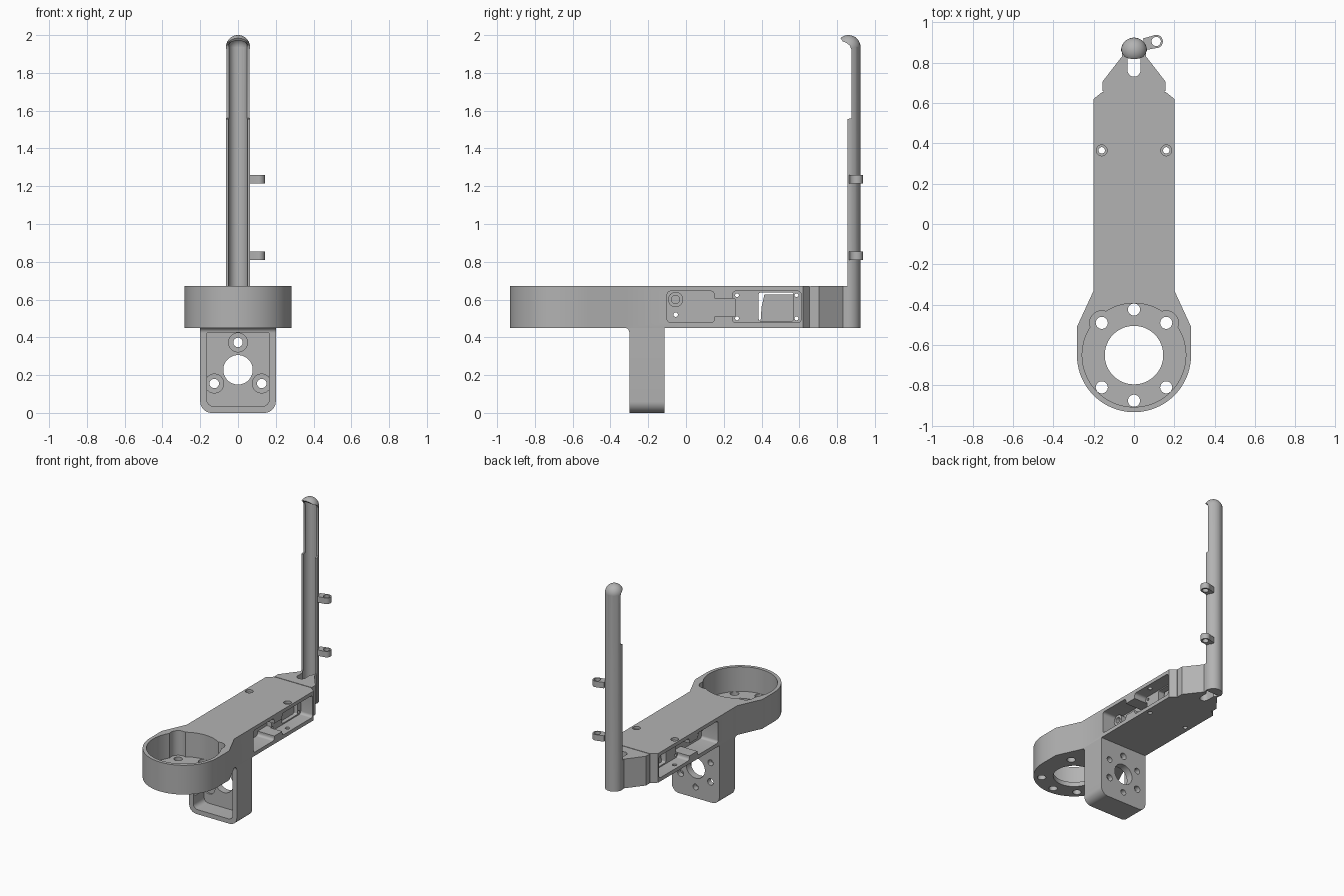
import bpy, bmesh
from math import sin, cos, radians, pi

if "Cube" in bpy.data.objects:
    bpy.data.objects.remove(bpy.data.objects["Cube"])

grey = bpy.data.materials.new("plain grey")
grey.use_nodes = True
COLOUR = (0.45, 0.45, 0.45, 1)
grey.diffuse_color = COLOUR
grey.node_tree.nodes["Principled BSDF"].inputs["Base Color"].default_value = COLOUR

BOTTOM, TOP = 0.45, 0.672
AXES = {"x": lambda u, v, w: (w, u, v),
        "y": lambda u, v, w: (u, w, v),
        "z": lambda u, v, w: (u, v, w)}


def from_bmesh(name, bm):
    bmesh.ops.recalc_face_normals(bm, faces=bm.faces)
    mesh = bpy.data.meshes.new(name)
    bm.to_mesh(mesh)
    bm.free()
    mesh.materials.append(grey)
    obj = bpy.data.objects.new(name, mesh)
    bpy.context.collection.objects.link(obj)
    return obj


def prism(name, pts, axis, lo, hi):
    """Outline extruded along an axis."""
    bm = bmesh.new()
    place = AXES[axis]
    low = [bm.verts.new(place(u, v, lo)) for u, v in pts]
    high = [bm.verts.new(place(u, v, hi)) for u, v in pts]
    bm.faces.new(low)
    bm.faces.new(high)
    for i in range(len(pts)):
        j = (i + 1) % len(pts)
        bm.faces.new((low[i], low[j], high[j], high[i]))
    return from_bmesh(name, bm)


def arc(u, v, r, start=0, end=360, n=40):
    steps = n if end - start >= 360 else n + 1
    angles = [radians(start + (end - start) * i / n) for i in range(steps)]
    return [(u + r * cos(a), v + r * sin(a)) for a in angles]


def rounded(u0, u1, v0, v1, r):
    return (arc(u1 - r, v1 - r, r, 0, 90, 6) + arc(u0 + r, v1 - r, r, 90, 180, 6)
            + arc(u0 + r, v0 + r, r, 180, 270, 6) + arc(u1 - r, v0 + r, r, 270, 360, 6))


def rod(u, v, r, axis, lo, hi, name="rod", n=40):
    return prism(name, arc(u, v, r, n=n), axis, lo, hi)


def ball(r, y, z):
    bm = bmesh.new()
    bmesh.ops.create_uvsphere(bm, u_segments=48, v_segments=24, radius=r)
    bmesh.ops.translate(bm, verts=bm.verts, vec=(0, y, z))
    return from_bmesh("ball", bm)


def combine(target, others, operation="DIFFERENCE"):
    """Apply booleans and discard the helper solids."""
    for other in others:
        mod = target.modifiers.new("shape", "BOOLEAN")
        mod.operation, mod.solver, mod.object = operation, "EXACT", other
        bpy.context.view_layer.update()
        graph = bpy.context.evaluated_depsgraph_get()
        mesh = bpy.data.meshes.new_from_object(target.evaluated_get(graph))
        target.modifiers.clear()
        target.data = mesh
        bpy.data.objects.remove(other)
    return target


# Main arm with the round cup at its front
CUP_Y, CUP_R = -0.65, 0.283
half = [(CUP_R, -0.51), (0.2, -0.33), (0.2, 0.62), (0.157, 0.655)]
outline = arc(0, CUP_Y, CUP_R, 180, 360, 48) + half + [(-x, y) for x, y in reversed(half)]
body = prism("main_arm", outline, "z", BOTTOM, TOP)

FLOOR = 0.485
combine(body, [rod(0, CUP_Y, 0.257, "z", FLOOR, 0.8, n=72),
               rod(0, CUP_Y, 0.145, "z", 0.3, 0.8, n=64)])
for angle in (45, 90, 135, 225, 270, 315):
    x = 0.226 * cos(radians(angle))
    y = CUP_Y + 0.226 * sin(radians(angle))
    combine(body, [rod(x, y, 0.03, "z", 0.3, FLOOR + 0.02, n=24)])
    if angle in (45, 135):
        combine(body, [rod(x, y, 0.06, "z", FLOOR, 0.8)])

# Side recesses, window and screw holes in the arm
for s in (-1, 1):
    def recess(pts, depth):
        return prism("recess", pts, "x", *sorted((s * 0.3, s * (0.2 - depth))))
    combine(body, [recess(rounded(-0.1, 0.15, 0.478, 0.645, 0.02), 0.14),
                   recess(rounded(0.13, 0.26, 0.51, 0.605, 0.005), 0.14),
                   recess(rounded(0.245, 0.61, 0.478, 0.645, 0.02), 0.1)])
    combine(body, [rod(s * 0.16, 0.365, 0.016, "z", 0.3, 0.8, n=24),
                   rod(s * 0.16, 0.365, 0.027, "z", TOP - 0.02, 0.8, n=24)])
combine(body, [prism("window", rounded(0.385, 0.57, 0.487, 0.637, 0.01), "x", -0.3, 0.3),
               rod(-0.055, 0.52, 0.012, "x", -0.3, 0.3, n=20)])
for y in (0.27, 0.585):
    for z in (0.5, 0.623):
        combine(body, [rod(y, z, 0.01, "x", -0.3, 0.3, n=16)])

# Fittings inside the recesses
prism("window_block", [(0.395, 0.487), (0.4, 0.56), (0.415, 0.627), (0.57, 0.627), (0.57, 0.487)],
      "x", -0.07, 0.07)
for s, side in ((-1, "right"), (1, "left")):
    combine(rod(-0.055, 0.6, 0.04, "x", *sorted((s * 0.05, s * 0.1)), name=side + "_boss"),
            [rod(-0.055, 0.6, 0.022, "x", -0.3, 0.3, n=24)])

# Hanging mount plate with a front pocket
leg_outline = ([(0.2, BOTTOM), (-0.2, BOTTOM)] + arc(-0.14, 0.06, 0.06, 180, 270, 10)
               + arc(0.14, 0.06, 0.06, 270, 360, 10))
leg = prism("mount_plate", leg_outline, "y", -0.3, -0.115)
MID_Z, POCKET = 0.228, -0.17
combine(leg, [prism("pocket", rounded(-0.165, 0.165, 0.035, 0.447, 0.035), "y", -0.5, POCKET),
              rod(0, MID_Z, 0.078, "y", -0.5, 0.1, n=48)])
for i in range(6):
    a = radians(30 + 60 * i)
    x, z = 0.145 * cos(a), MID_Z + 0.145 * sin(a)
    if i % 2:
        combine(leg, [rod(x, z, 0.05, "y", -0.28, POCKET + 0.015),
                      rod(x, z, 0.025, "y", -0.5, 0.1, n=24)])
    else:
        combine(leg, [rod(x, z, 0.022, "y", -0.155, 0.1, n=24)])
corner = [(-0.298, BOTTOM), (-0.298, 0.425)] + arc(-0.325, 0.425, 0.025, 0, 90, 6)
prism("mount_fillet", corner, "x", -0.2, 0.2)

# Tapered tail bracket with a cable slot
TUBE_Y, TUBE_R, BORE = 0.86, 0.064, 0.05
half = [(0.157, 0.66), (0.157, 0.705), (0.06, 0.83), (0.06, TUBE_Y)]
tail = prism("tail_bracket", half + [(-x, y) for x, y in reversed(half)], "z", BOTTOM, TOP)
slot = arc(0, 0.762, 0.032, 180, 360, 16) + [(0.032, 0.9), (-0.032, 0.9)]
combine(tail, [prism("slot", slot, "z", 0.3, 0.8), rod(0, TUBE_Y, BORE, "z", 0.3, 0.8)])
prism("tail_joint", rounded(-0.15, 0.15, 0.65, 0.665, 0.004), "z", BOTTOM, TOP - 0.004)

# Upright open channel with a hooded top
DOME_Z = 2 - TUBE_R
channel = rod(0, TUBE_Y, TUBE_R, "z", BOTTOM, DOME_Z, name="cable_channel", n=48)
combine(channel, [ball(TUBE_R, TUBE_Y, DOME_Z)], "UNION")
bore = rod(0, TUBE_Y, BORE, "z", 0.3, DOME_Z, n=48)
combine(bore, [ball(BORE, TUBE_Y, DOME_Z)], "UNION")
opening = [(0.7, 0.3), (0.855, 0.3), (0.855, 1.555), (0.875, 1.56), (0.875, 1.925),
           (0.868, 1.945), (0.85, 1.958), (0.83, 1.967), (0.817, 1.985), (0.817, 2.1), (0.7, 2.1)]
combine(channel, [bore, prism("opening", opening, "x", -0.2, 0.2)])

# Small cable eyelets on the channel
for label, z in (("lower", 0.81), ("upper", 1.215)):
    eye = rod(0.11, 0.905, 0.033, "z", z, z + 0.045, name=label + "_eyelet")
    arm = [(0.054, 0.862), (0.12, 0.874), (0.105, 0.937), (0.045, 0.92)]
    combine(eye, [prism("arm", arm, "z", z, z + 0.045)], "UNION")
    combine(eye, [rod(0.11, 0.905, 0.023, "z", z - 0.1, z + 0.1, n=32)])

# Smooth curved walls, sharp edges kept
bpy.ops.object.select_all(action="DESELECT")
for obj in bpy.context.scene.objects:
    if obj.type == "MESH":
        obj.select_set(True)
        bpy.context.view_layer.objects.active = obj
bpy.ops.object.shade_smooth_by_angle(angle=pi / 6)
